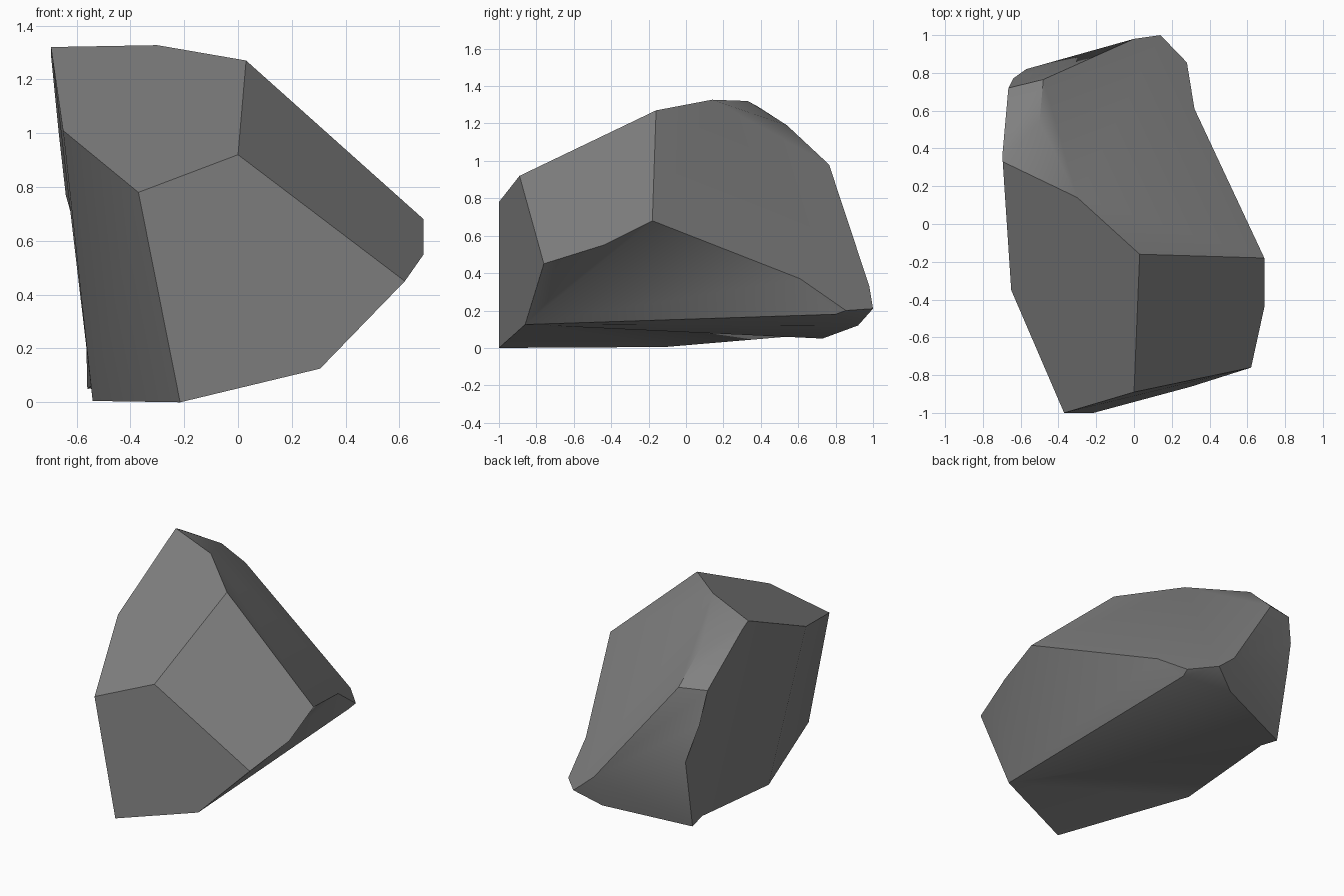
import bpy, bmesh

if "Cube" in bpy.data.objects:
    bpy.data.objects.remove(bpy.data.objects["Cube"])

# Corners of the chipped boulder, one letter each
P = {
    # front and top ridge
    "A": (.03, -.16, 1.27), "B": (0, -.89, .92), "C": (-.37, -1, .78),
    "D": (.62, -.76, .45), "E": (.69, -.18, .68), "F": (.69, -.44, .55),
    "G": (.305, -.86, .125), "H": (-.215, -1, 0), "I": (-.65, -.35, 1.01),
    "J": (-.695, .33, 1.32), "K": (-.30, .14, 1.327), "L": (-.54, -.11, .005),
    # back and lower rim
    "M": (-.56, .73, .05), "N": (-.48, .765, .98), "O": (-.665, .72, .99),
    "P": (-.57, .82, .52), "Q": (0, .98, .33), "R": (.14, 1, .21),
    "S": (.28, .855, .2), "T": (.32, .61, .37), "U": (-.5, .54, 1.19),
    "V": (-.02, .92, .12), "W": (-.54, .6, .065), "X": (-.64, .77, .77),
    "Y": (-.695, .385, 1.29), "Z": (.267, .8, .18),
}

# Each chiselled facet is a ring of corners
facets = [
    "ABCIJK", "ABDFE", "BCHGD", "CILH",      # front and right slabs
    "IJYOXPMWL", "AETSRQNUK",                # left wall, long back slope
    "JKUY", "YUNO", "NQPXO", "PQRVM",        # back chips
    "RSZV", "TSZ",                           # notch
    "GDF", "GFE", "GET", "GTZ",              # hollow underside, upper panel
    "GHL", "GLW", "GWM", "GMV", "GVZ",       # underside, lower panel
]

bm = bmesh.new()
verts = {k: bm.verts.new(co) for k, co in P.items()}
for ring in facets:
    bm.faces.new([verts[k] for k in ring])
bmesh.ops.recalc_face_normals(bm, faces=bm.faces)

mesh = bpy.data.meshes.new("boulder")
bm.to_mesh(mesh)
bm.free()
rock = bpy.data.objects.new("boulder", mesh)
bpy.context.collection.objects.link(rock)

# Plain grey stone
stone = bpy.data.materials.new("grey stone")
stone.diffuse_color = (.22, .22, .22, 1)
stone.use_nodes = True
stone.node_tree.nodes["Principled BSDF"].inputs["Base Color"].default_value = stone.diffuse_color
mesh.materials.append(stone)

# Crisp facet edges, soft underside
bpy.context.view_layer.objects.active = rock
rock.select_set(True)
bpy.ops.object.shade_smooth_by_angle(angle=0.52)
